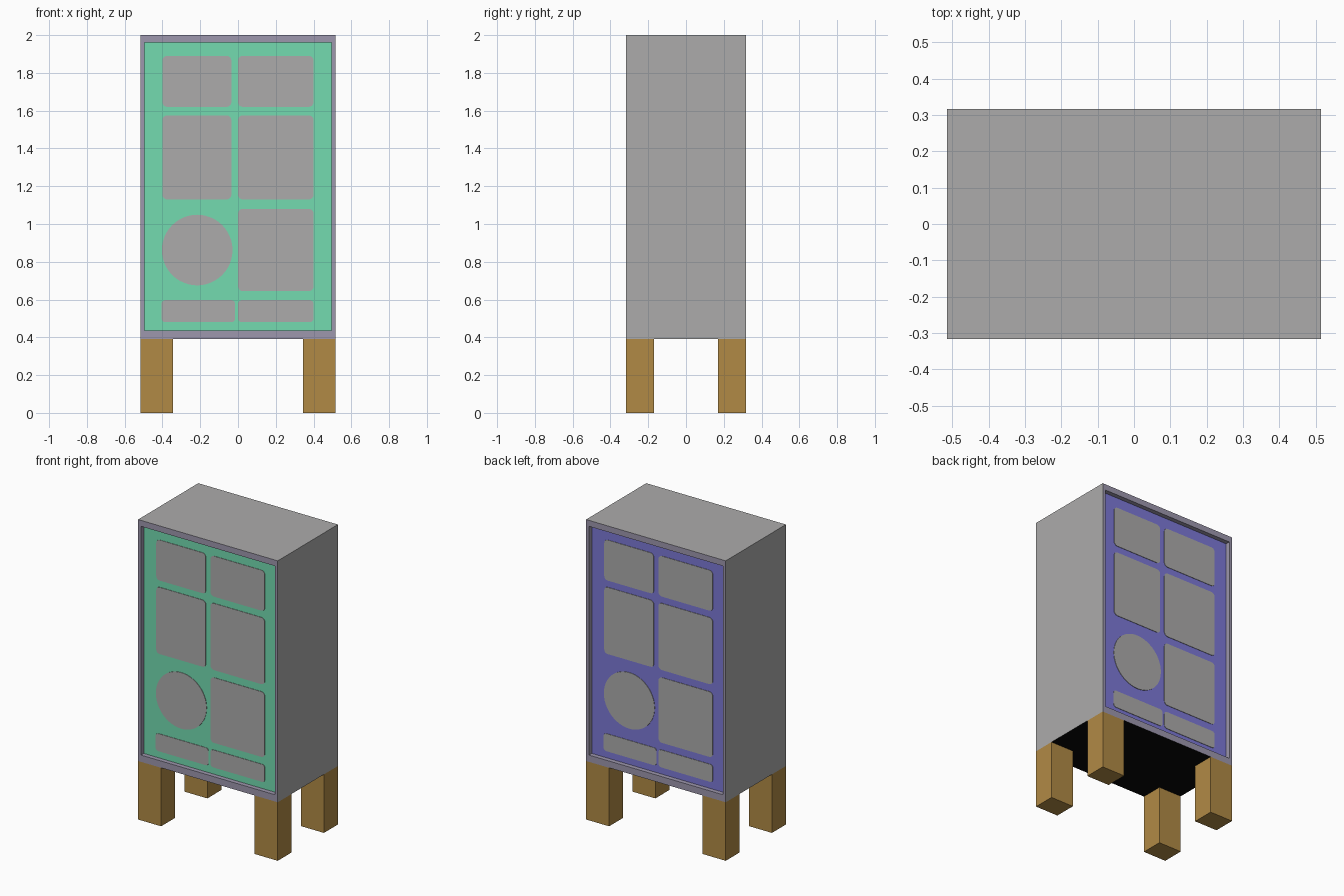
import bpy, bmesh, math

if "Cube" in bpy.data.objects:
    bpy.data.objects.remove(bpy.data.objects["Cube"])

W, D, Z0, Z1 = 0.515, 0.317, 0.39, 2.0      # half width, half depth, cabinet bottom and top
OX, OZ0, OZ1, RECESS = 0.494, 0.435, 1.96, 0.03


def material(name, r, g, b):
    m = bpy.data.materials.new(name)
    lin = [((c / 255 + 0.055) / 1.055) ** 2.4 if c > 10 else c / 255 / 12.92 for c in (r, g, b)]
    m.diffuse_color = (*lin, 1)
    m.use_nodes = True
    m.node_tree.nodes["Principled BSDF"].inputs["Base Color"].default_value = m.diffuse_color
    return m


GREY = material("grey", 172, 171, 171)
FRAME = material("purple_grey", 157, 151, 173)
GREEN = material("green", 115, 219, 176)
BLUE = material("blue", 125, 121, 215)
WOOD = material("wood", 177, 138, 69)
BLACK = material("black", 8, 8, 8)


def finish(name, bm, mats):
    bmesh.ops.recalc_face_normals(bm, faces=bm.faces)
    me = bpy.data.meshes.new(name)
    bm.to_mesh(me)
    bm.free()
    for m in mats:
        me.materials.append(m)
    ob = bpy.data.objects.new(name, me)
    bpy.context.collection.objects.link(ob)
    return ob


def box(bm, x0, x1, y0, y1, z0, z1):
    for v in bmesh.ops.create_cube(bm, size=1)["verts"]:
        v.co = (x0 if v.co.x < 0 else x1, y0 if v.co.y < 0 else y1, z0 if v.co.z < 0 else z1)


# Cabinet: box with a framed, recessed panel on front and back
bm = bmesh.new()
box(bm, -W, W, -D, D, Z0, Z1)
bm.normal_update()
for f in bm.faces:
    f.material_index = 4 if f.normal.z < -0.5 else 0
for f in [f for f in bm.faces if abs(f.normal.y) > 0.5]:
    s = 1 if f.normal.y > 0 else -1
    rim = bmesh.ops.inset_individual(bm, faces=[f], thickness=0.02)["faces"]
    for v in f.verts:
        v.co.x = math.copysign(OX, v.co.x)
        v.co.z = OZ0 if v.co.z < 1 else OZ1
    jamb = bmesh.ops.inset_individual(bm, faces=[f], thickness=0.0)["faces"]
    for v in f.verts:
        v.co.y = s * (D - RECESS)
    for r in rim + jamb:
        r.material_index = 1
    f.material_index = 2 if s < 0 else 3
finish("cabinet", bm, [GREY, FRAME, GREEN, BLUE, BLACK])

# Four corner legs
for sx, xs in ((-1, "left"), (1, "right")):
    for sy, ys in ((-1, "front"), (1, "back")):
        bm = bmesh.new()
        xa, xb = sorted((sx * 0.345, sx * W))
        ya, yb = sorted((sy * 0.17, sy * D))
        box(bm, xa, xb, ya, yb, 0, Z0)
        finish(f"{ys}_{xs}_leg", bm, [WOOD])


def rounded(x0, x1, z0, z1, r, n):
    """Outline of a rounded rectangle in x and z."""
    pts = []
    corners = ((x1 - r, z1 - r), (x0 + r, z1 - r), (x0 + r, z0 + r), (x1 - r, z0 + r))
    for q, (cx, cz) in enumerate(corners):
        for i in range(n):
            a = math.pi / 2 * (q + i / (n - 1 if r < 0.1 else n))
            pts.append((cx + r * math.cos(a), cz + r * math.sin(a)))
    return pts


# Thin grey window plates on both panels, the back turned half round
WINDOWS = [
    rounded(-0.40, -0.035, 1.62, 1.89, 0.025, 5),
    rounded(0.0, 0.40, 1.62, 1.89, 0.025, 5),
    rounded(-0.40, -0.035, 1.13, 1.575, 0.025, 5),
    rounded(0.0, 0.40, 1.13, 1.575, 0.025, 5),
    rounded(0.0, 0.40, 0.645, 1.08, 0.025, 5),
    rounded(-0.405, -0.015, 0.48, 0.597, 0.02, 5),
    rounded(0.0, 0.40, 0.48, 0.597, 0.02, 5),
    rounded(-0.403, -0.029, 0.675, 1.049, 0.187, 12),   # round window
]
for s, name in ((1, "front_windows"), (-1, "back_windows")):
    bm = bmesh.new()
    for pts in WINDOWS:
        f = bm.faces.new([bm.verts.new((s * x, -s * (D - RECESS - 0.001), z)) for x, z in pts])
        ext = bmesh.ops.extrude_face_region(bm, geom=[f], use_keep_orig=True)["geom"]
        bmesh.ops.translate(bm, vec=(0, -s * 0.004, 0),
                            verts=[g for g in ext if isinstance(g, bmesh.types.BMVert)])
    finish(name, bm, [GREY])
